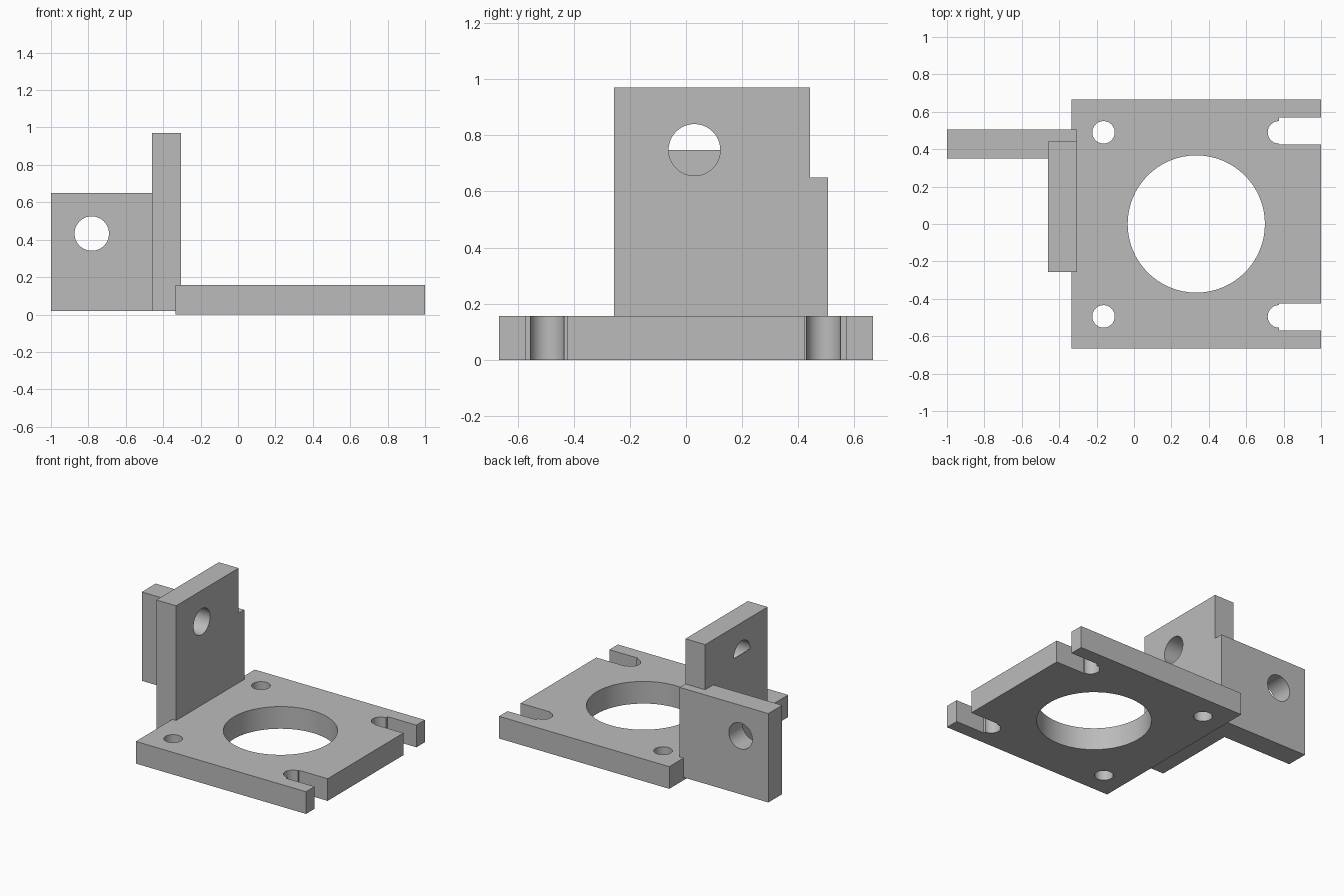
import bpy
import bmesh
import math
from mathutils import Matrix, Vector

cube = bpy.data.objects.get("Cube")
if cube:
    bpy.data.objects.remove(cube, do_unlink=True)

GREY = (0.5, 0.5, 0.5, 1)
metal = bpy.data.materials.new("plain grey")
metal.use_nodes = True
metal.diffuse_color = GREY
metal.node_tree.nodes["Principled BSDF"].inputs["Base Color"].default_value = GREY


def finish(name, bm):
    bmesh.ops.recalc_face_normals(bm, faces=bm.faces)
    mesh = bpy.data.meshes.new(name)
    bm.to_mesh(mesh)
    bm.free()
    obj = bpy.data.objects.new(name, mesh)
    bpy.context.collection.objects.link(obj)
    mesh.materials.append(metal)
    return obj


def prism(name, points, direction):
    """Extrude a flat outline along a direction."""
    bm = bmesh.new()
    face = bm.faces.new([bm.verts.new(p) for p in points])
    grown = bmesh.ops.extrude_face_region(bm, geom=[face])
    verts = [v for v in grown["geom"] if isinstance(v, bmesh.types.BMVert)]
    bmesh.ops.translate(bm, verts=verts, vec=Vector(direction))
    return finish(name, bm)


def box(name, low, high):
    (x0, y0, z0), (x1, y1, z1) = low, high
    outline = [(x0, y0, z0), (x1, y0, z0), (x1, y1, z0), (x0, y1, z0)]
    return prism(name, outline, (0, 0, z1 - z0))


def cylinder(name, centre, radius, axis, depth=0.5):
    bm = bmesh.new()
    turn = Vector((0, 0, 1)).rotation_difference(Vector(axis)).to_matrix().to_4x4()
    bmesh.ops.create_cone(bm, cap_ends=True, segments=64, radius1=radius,
                          radius2=radius, depth=depth,
                          matrix=Matrix.Translation(centre) @ turn)
    return finish(name, bm)


def cut(obj, *cutters):
    for cutter in cutters:
        cutter.hide_render = True
        mod = obj.modifiers.new("cut", "BOOLEAN")
        mod.operation, mod.solver, mod.object = "DIFFERENCE", "EXACT", cutter
        bpy.ops.object.select_all(action="DESELECT")
        bpy.context.view_layer.objects.active = obj
        obj.select_set(True)
        bpy.ops.object.modifier_apply(modifier=mod.name)
        bpy.data.objects.remove(cutter, do_unlink=True)
    bpy.ops.object.shade_smooth_by_angle(angle=math.radians(30))


X, Y, Z = (1, 0, 0), (0, 1, 0), (0, 0, 1)
HALF, THICK = 0.666, 0.157
BACK, INNER = -0.46, -0.305
FOOT, STEP, TOP = 0.02, 0.65, 0.97
TAB_FRONT, TAB_REAR = 0.351, 0.506

# Base plate with bore, two bolt holes and two open slots
base = box("base_plate", (-0.335, -HALF, 0), (1, HALF, THICK))
cutters = [cylinder("bore", (0.333, 0, 0), 0.367, Z)]
for y in (-0.494, 0.49):
    cutters.append(cylinder("bolt_hole", (-0.163, y, 0), 0.06, Z))
    cutters.append(cylinder("slot_end", (0.775, y, 0), 0.06, Z))
for side in (-1, 1):
    y = side * 0.497
    cutters.append(box("slot", (0.775, y - 0.073, -1), (1.2, y + 0.073, 1)))
cut(base, *cutters)

# Upright plate, stepped where it meets the side tab
profile = [(-0.257, FOOT), (TAB_FRONT, FOOT), (TAB_FRONT, STEP),
           (0.442, STEP), (0.442, TOP), (-0.257, TOP)]
upright = prism("upright_plate", [(BACK, y, z) for y, z in profile],
                (INNER - BACK, 0, 0))
HOLE_Y, HOLE_Z, HOLE_R = 0.03, 0.748, 0.092
cut(upright, cylinder("upright_hole", (BACK, HOLE_Y, HOLE_Z), HOLE_R, X))

# Thin web closing the lower half of the upright hole at its outer face
arc = [math.pi * (1 + i / 32) for i in range(33)]
prism("hole_web", [(BACK, HOLE_Y + HOLE_R * math.cos(a), HOLE_Z + HOLE_R * math.sin(a))
                   for a in arc], (0.003, 0, 0))

# Side tab with its cross hole
tab = box("side_tab", (-1, TAB_FRONT, FOOT), (INNER, TAB_REAR, STEP))
cut(tab, cylinder("tab_hole", (-0.782, TAB_FRONT, 0.433), HOLE_R, Y))
